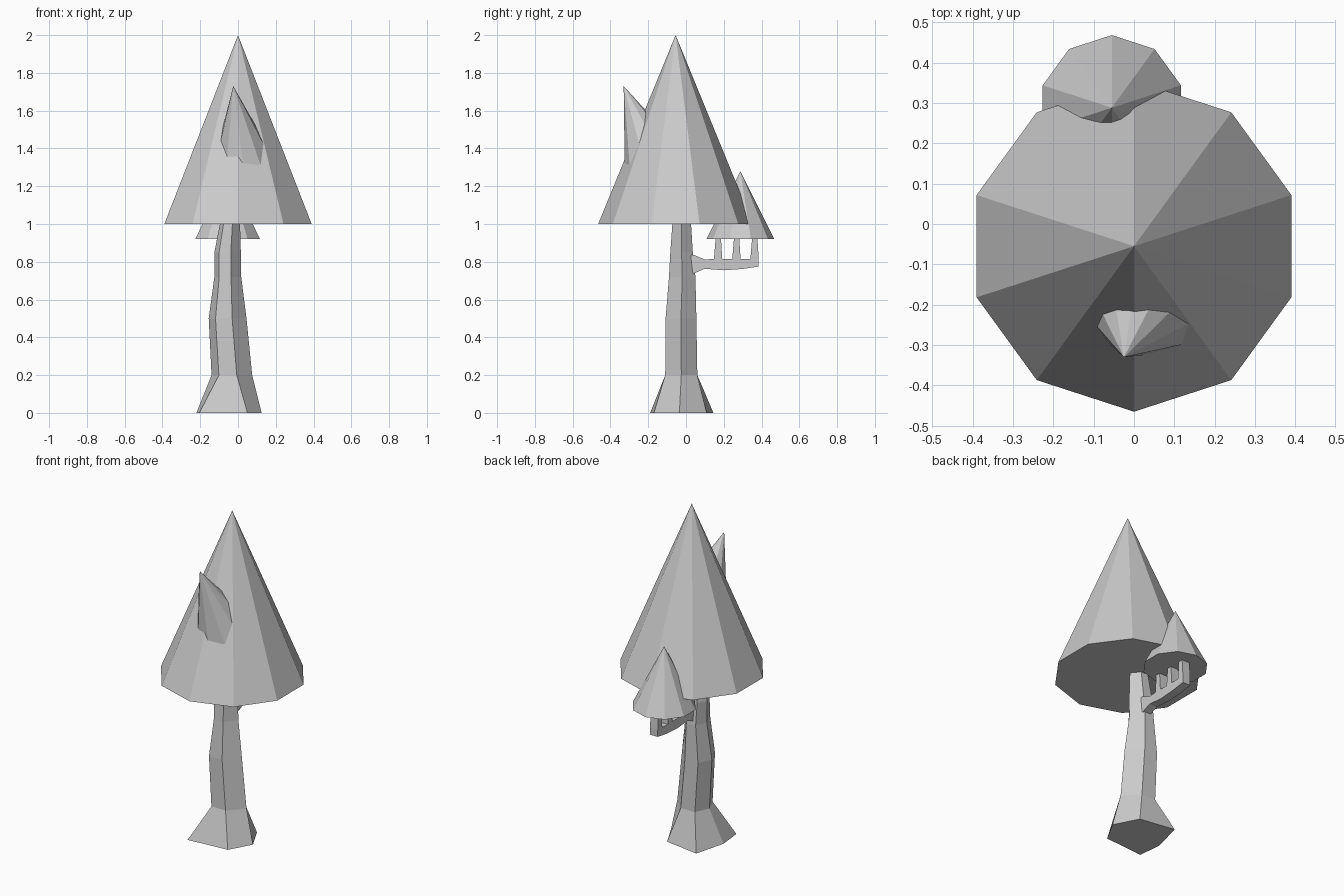
import bpy
from math import sin, cos, pi
from mathutils import Vector

if "Cube" in bpy.data.objects:
    bpy.data.objects.remove(bpy.data.objects["Cube"])


def add_mesh(name, verts, faces):
    mesh = bpy.data.meshes.new(name)
    mesh.from_pydata(verts, [], faces)
    mesh.update()
    obj = bpy.data.objects.new(name, mesh)
    bpy.context.collection.objects.link(obj)
    return obj


def cone(name, base, apex, radius, sides=10):
    """Closed flat-shaded cone between any base centre and apex."""
    base, apex = Vector(base), Vector(apex)
    turn = Vector((0, 0, 1)).rotation_difference(apex - base)
    ring = []
    for i in range(sides):
        a = pi / 2 + 2 * pi * i / sides
        ring.append(base + turn @ Vector((radius * cos(a), radius * sin(a), 0)))
    faces = [(i, (i + 1) % sides, sides) for i in range(sides)]
    faces.append(tuple(reversed(range(sides))))
    return add_mesh(name, ring + [apex], faces)


def loft(name, rings):
    """Closed skin through rings of equal point count."""
    n = len(rings[0])
    verts = [p for ring in rings for p in ring]
    faces = [tuple(reversed(range(n))), tuple(range(len(verts) - n, len(verts)))]
    for r in range(len(rings) - 1):
        for i in range(n):
            j = (i + 1) % n
            faces.append((r * n + i, r * n + j, (r + 1) * n + j, (r + 1) * n + i))
    return add_mesh(name, verts, faces)


# Foliage: main crown, rear tuft on the branch, tilted front tuft
cone("crown", (0, -0.055, 1.0), (0, -0.055, 2.0), 0.41)
cone("rear_tuft", (-0.055, 0.288, 0.92), (-0.055, 0.288, 1.28), 0.18)
cone("front_tuft", (0.025, -0.18, 1.35), (-0.025, -0.33, 1.73), 0.155)

# Trunk: uneven flared foot, then six-sided sections (z, x0, x1, y0, y1)
foot = [(-0.205, -0.19, 0), (0.05, -0.17, 0), (0.125, -0.035, 0),
        (0.05, 0.11, 0), (-0.17, 0.145, 0), (-0.22, -0.045, 0)]
sections = [(0.2, -0.14, 0.075, -0.11, 0.06), (0.5, -0.155, 0.045, -0.108, 0.055),
            (0.72, -0.125, 0.017, -0.09, 0.05), (0.85, -0.125, 0.015, -0.083, 0.036),
            (1.03, -0.09, 0.01, -0.07, 0.025)]
rings = [foot]
for z, x0, x1, y0, y1 in sections:
    w, ym = x1 - x0, (y0 + y1) / 2
    xa, xb = x0 + 0.18 * w, x0 + 0.62 * w
    rings.append([(xa, y0, z), (xb, y0, z), (x1, ym, z),
                  (xb, y1, z), (xa, y1, z), (x0, ym, z)])
loft("trunk", rings)

# Branch: side profile (y, z) with three upright prongs, extruded across x
profile = [(0.0, 0.735), (0.045, 0.74), (0.1, 0.763), (0.2, 0.755), (0.3, 0.762), (0.385, 0.775)]
for y in (0.363, 0.267, 0.17):
    profile += [(y + 0.022, 0.815), (y + 0.015, 0.925), (y - 0.013, 0.925), (y - 0.022, 0.815)]
profile += [(0.1, 0.812), (0.045, 0.835), (0.0, 0.84)]
loft("branch", [[(x, y, z) for y, z in profile] for x in (-0.08, -0.028)])
